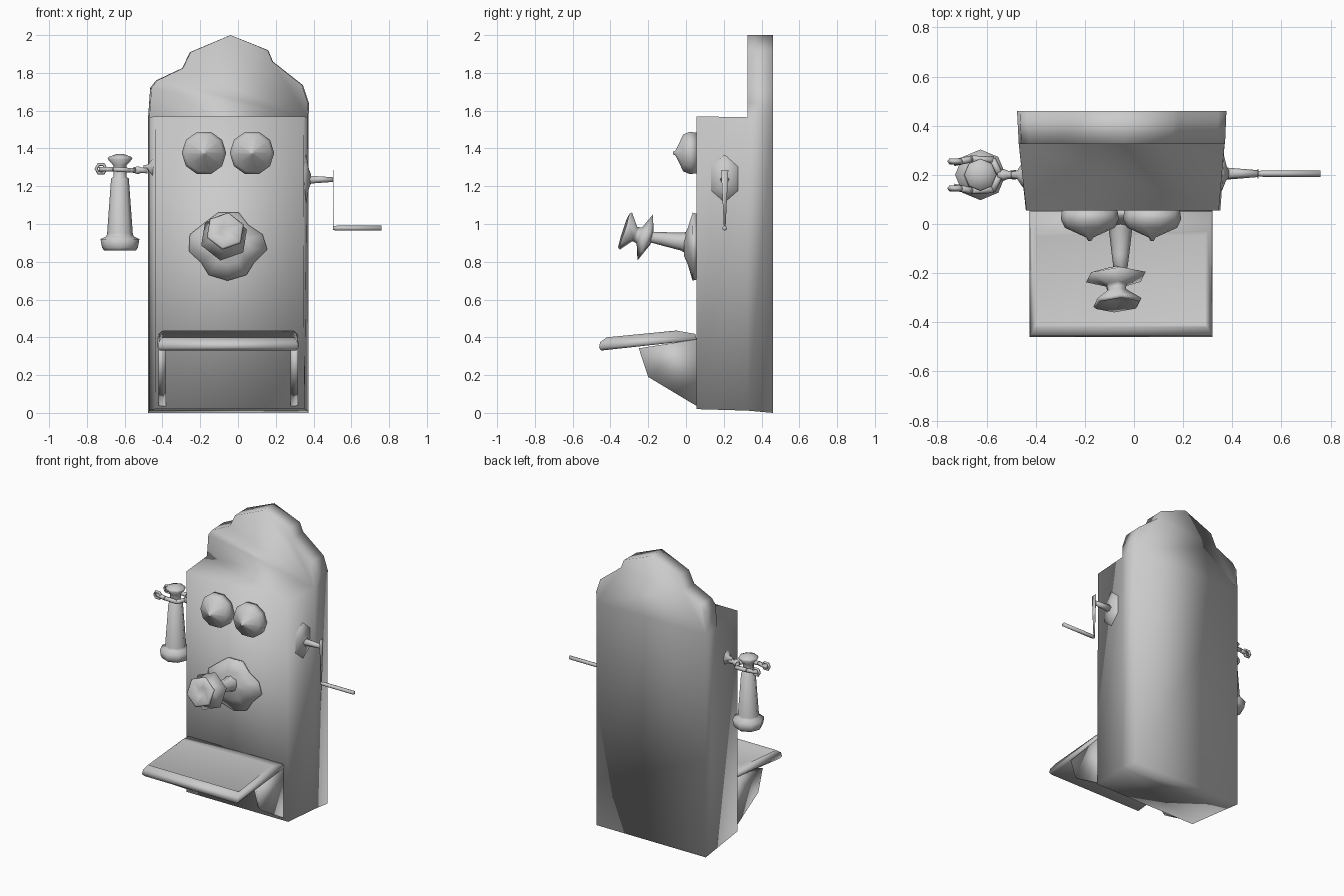
import bpy, bmesh, math
from mathutils import Vector

cube = bpy.data.objects.get("Cube")
if cube:
    bpy.data.objects.remove(cube, do_unlink=True)

grey = bpy.data.materials.new("plain_grey")
grey.use_nodes = True
grey.diffuse_color = (0.6, 0.6, 0.6, 1)
grey.node_tree.nodes["Principled BSDF"].inputs["Base Color"].default_value = (0.6, 0.6, 0.6, 1)


def finish(name, bm):
    """Turn a bmesh into a fully smooth-shaded object."""
    bmesh.ops.recalc_face_normals(bm, faces=bm.faces)
    for f in bm.faces:
        f.smooth = True
    mesh = bpy.data.meshes.new(name)
    bm.to_mesh(mesh)
    bm.free()
    mesh.materials.append(grey)
    obj = bpy.data.objects.new(name, mesh)
    bpy.context.collection.objects.link(obj)
    return obj


def loft(name, sections):
    """Skin matching closed loops and cap both ends."""
    bm = bmesh.new()
    loops = [[bm.verts.new(p) for p in s] for s in sections]
    n = len(loops[0])
    for a, b in zip(loops, loops[1:]):
        for i in range(n):
            j = (i + 1) % n
            bm.faces.new((a[i], a[j], b[j], b[i]))
    bm.faces.new(loops[0])
    bm.faces.new(loops[-1])
    return finish(name, bm)


def lathe(name, origin, axis, profile, sides=8, stretch=(1, 1), turn=0.0):
    """Revolve (radius, distance) pairs about an axis."""
    rot = Vector(axis).to_track_quat('Z', 'Y').to_matrix()
    sections = []
    for r, d in profile:
        ring = []
        for i in range(sides):
            t = turn + 2 * math.pi * i / sides
            p = Vector((r * stretch[0] * math.cos(t), r * stretch[1] * math.sin(t), d))
            ring.append(rot @ p + Vector(origin))
        sections.append(ring)
    return loft(name, sections)


# Body: crested back board welded to the case in front of it
outline = [(-.476, 0), (-.476, 1.565), (-.465, 1.72), (-.434, 1.76), (-.296, 1.825),
           (-.254, 1.91), (-.04, 2.0), (.16, 1.92), (.185, 1.86), (.344, 1.735),
           (.376, 1.64), (.374, 1.565), (.374, 0)]
bm = bmesh.new()
back = [bm.verts.new((x, .46, z)) for x, z in outline]
mid = [bm.verts.new((x * .985, .325, max(z, .012))) for x, z in outline]
front = [bm.verts.new((x, .055, z)) for x, z in ((-.44, .02), (-.438, 1.57), (.345, 1.57), (.352, .02))]
for i in range(len(outline) - 1):
    bm.faces.new((back[i], back[i + 1], mid[i + 1], mid[i]))
bm.faces.new(back)
bm.faces.new(mid[1:-1])
bm.faces.new(front)
bm.faces.new((back[0], mid[0], mid[-1], back[-1]))
shoulders = (mid[0], mid[1], mid[-2], mid[-1])
for i in range(4):
    j = (i + 1) % 4
    bm.faces.new((shoulders[i], shoulders[j], front[j], front[i]))
finish("case_and_back_board", bm)


# Sloping writing shelf with a rolled lip around a shallow tray
def shelf_ring(inset, y0, y1, z0, z1):
    x0, x1 = -.425 + inset, .32 - inset
    return [(x0, y0, z0), (x1, y0, z0), (x1, y1, z1), (x0, y1, z1)]


loft("shelf", [shelf_ring(.012, -.45, .055, .33, .385), shelf_ring(0, -.46, .055, .345, .392),
               shelf_ring(.006, -.455, .05, .374, .418), shelf_ring(.02, -.42, -.03, .4, .432),
               shelf_ring(.03, -.41, -.05, .39, .436)])

# Shelf brackets
side = [(.06, .39), (-.25, .342), (-.2, .19), (.06, .035)]
for name, x, flip in (("right_bracket", -.402, 1), ("left_bracket", .297, -1)):
    loft(name, [[(x - .02 * flip, y, z) for y, z in side],
                [(x + .02 * flip, y * .9 + .005, z) for y, z in side]])

# Pair of bells
for name, x in (("right_bell", -.18), ("left_bell", .074)):
    lathe(name, (x, .055, 1.376), (0, -1, 0),
          [(.113, 0), (.118, .035), (.102, .07), (.014, .11), (.006, .125)], 10)

# Mouthpiece: lobed wall plate, arm and hourglass horn
lobes = [(-.2, .06), (-.205, -.03), (-.14, -.09), (-.1, -.155), (0, -.185), (.1, -.155),
         (.14, -.09), (.21, -.02), (.185, .06), (.11, .11), (.06, .175), (-.05, .175), (-.13, .115)]
loft("mouthpiece_plate", [[(-.055 + x * s, y, .885 + z * s) for x, z in lobes]
                          for s, y in ((.97, .056), (1, .035), (.55, .01), (.3, -.01))])
lathe("mouthpiece_arm", (-.055, .03, .9), (0, -1, .14),
      [(.07, 0), (.048, .05), (.035, .16), (.025, .24)], 8)
lathe("mouthpiece_horn", (-.075, -.195, .922), (.06, -.95, .31),
      [(.03, -.015), (.13, .022), (.045, .055), (.04, .08),
       (.105, .13), (.095, .142), (.03, .12)], 6, turn=.35)

# Hanging earpiece
lathe("earpiece", (-.625, .2, 0), (0, 0, 1),
      [(.085, .86), (.095, .875), (.103, .92), (.072, .935), (.068, .95), (.047, 1.24),
       (.035, 1.25), (.035, 1.31), (.066, 1.345), (.06, 1.355), (.02, 1.37)], 8)

# Hook: mount, arm, forked prongs and curled tips
lathe("hook_mount", (-.44, .2, 1.3), (-1, 0, 0),
      [(.075, 0), (.06, .015), (.022, .035), (.016, .06)], 6, (.8, .8))
lathe("hook_arm", (-.48, .2, 1.285), (-1, 0, 0), [(.02, 0), (.016, .03), (.024, .05), (.016, .075)], 6)
for label, s in (("front", -1), ("back", 1)):
    path = [(-.545, .2, 1.285), (-.575, .2 + s * .06, 1.285),
            (-.66, .2 + s * .065, 1.29), (-.73, .2 + s * .05, 1.29)]
    for i, (a, b) in enumerate(zip(path, path[1:])):
        d = Vector(b) - Vector(a)
        lathe(f"{label}_prong_{i + 1}", a, d, [(.014, -.004), (.014, d.length + .004)], 6)
    bm = bmesh.new()
    curl = [bm.verts.new((0, 0, 0)) for _ in range(24)]
    for i, v in enumerate(curl):
        t, u = 2 * math.pi * (i // 4) / 6, math.pi / 2 * (i % 4)
        r = .026 + .009 * math.cos(u)
        v.co = (-.725 + r * math.cos(t), .2 + s * .055 + .012 * math.sin(u), 1.292 + r * math.sin(t))
    for i in range(6):
        for k in range(4):
            n, m = (i + 1) % 6 * 4, (k + 1) % 4
            bm.faces.new((curl[i * 4 + k], curl[i * 4 + m], curl[n + m], curl[n + k]))
    finish(f"{label}_prong_curl", bm)

# Crank: mount, shaft, tapered lever and handle
lathe("crank_mount", (.356, .205, 1.24), (1, -.07, 0),
      [(.13, -.01), (.125, .006), (.05, .02), (.025, .03)], 6, (.66, 1.0), turn=math.pi / 2)
lathe("crank_shaft", (.37, .205, 1.235), (1, 0, 0), [(.025, 0), (.014, .135)], 6)
lever = [(.186, 1.285), (.224, 1.285), (.209, .97), (.201, .97)]
loft("crank_lever", [[(x, y, z) for y, z in lever] for x in (.502, .506)])
lathe("crank_handle", (.504, .205, .978), (1, 0, 0), [(.01, 0), (.013, .02), (.013, .255)], 8)
